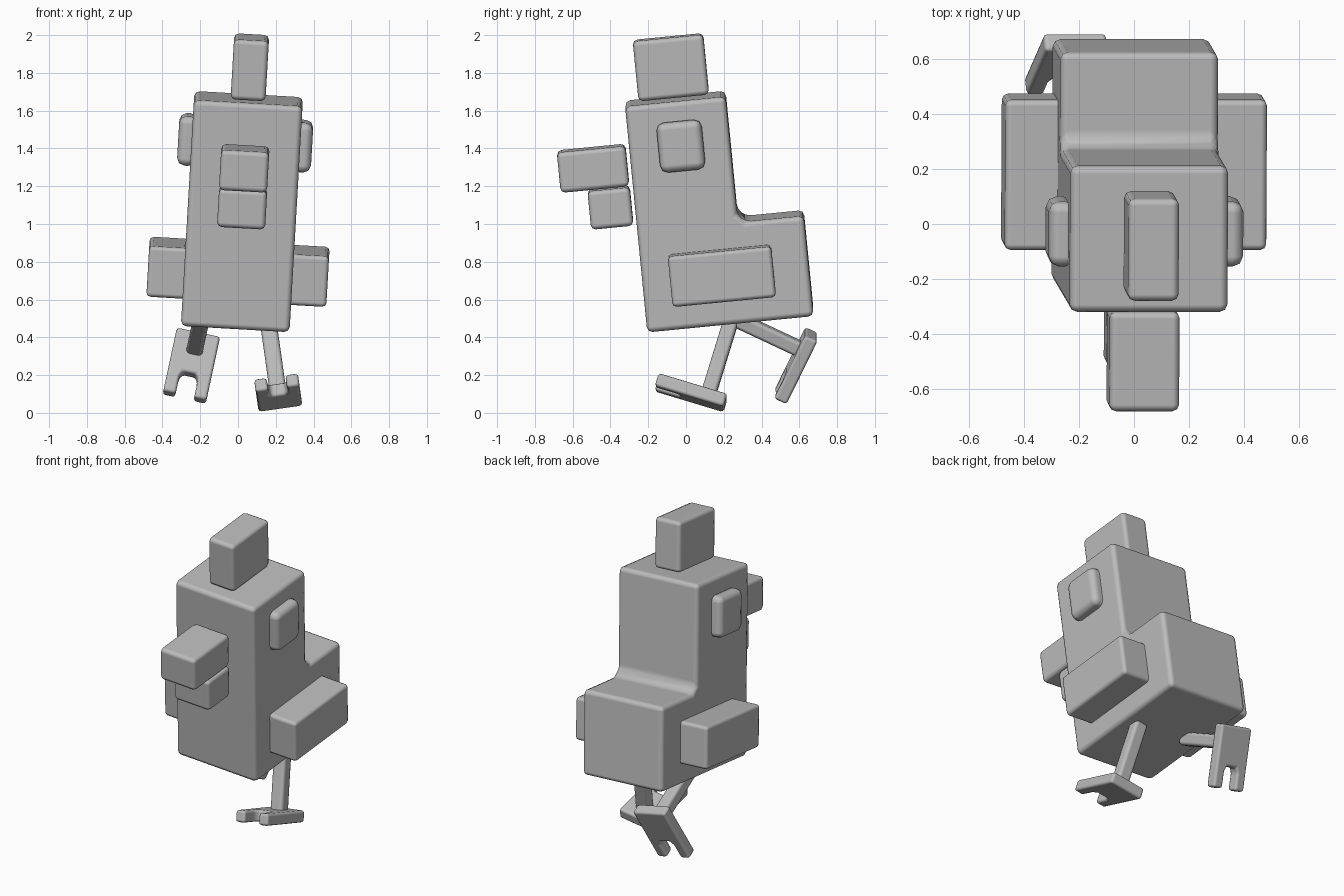
import bpy, bmesh
from math import radians
from mathutils import Matrix, Vector

cube = bpy.data.objects.get("Cube")
if cube:
    bpy.data.objects.remove(cube, do_unlink=True)

grey = bpy.data.materials.new("plain grey")
grey.use_nodes = True
grey.diffuse_color = (0.5, 0.5, 0.5, 1)
grey.node_tree.nodes["Principled BSDF"].inputs["Base Color"].default_value = (0.5, 0.5, 0.5, 1)


def finish(name, bm, matrix, bevel, segments=2):
    """Turn a bmesh into a placed, softly bevelled object."""
    bmesh.ops.recalc_face_normals(bm, faces=bm.faces)
    mesh = bpy.data.meshes.new(name)
    bm.to_mesh(mesh)
    bm.free()
    mesh.materials.append(grey)
    mesh.shade_smooth()
    ob = bpy.data.objects.new(name, mesh)
    bpy.context.collection.objects.link(ob)
    ob.matrix_world = matrix
    mod = ob.modifiers.new("soft edges", "BEVEL")
    mod.width = bevel
    mod.segments = segments
    mod.limit_method = 'ANGLE'
    mod.angle_limit = radians(25)
    mod.harden_normals = True
    return ob


def box(name, size, matrix, bevel):
    bm = bmesh.new()
    bmesh.ops.create_cube(bm, size=1)
    bmesh.ops.scale(bm, vec=size, verts=bm.verts)
    return finish(name, bm, matrix, bevel)


def prism(name, points, depth, matrix, bevel):
    """Extrude a flat outline (list of 3D points) along the depth vector."""
    bm = bmesh.new()
    face = bm.faces.new([bm.verts.new(p) for p in points])
    ext = bmesh.ops.extrude_face_region(bm, geom=[face])
    bmesh.ops.translate(bm, vec=depth, verts=[v for v in ext["geom"] if isinstance(v, bmesh.types.BMVert)])
    return finish(name, bm, matrix, bevel)


# Shared lean of the body, head and wings
lean = Matrix.Rotation(radians(3.3), 4, 'Y') @ Matrix.Rotation(radians(5.6), 4, 'X')


def leaning(x, y, z):
    return Matrix.Translation((x, y, z)) @ lean


# Body: L-shaped side profile with a filled inner corner
profile = [(0, 0), (0.885, 0), (0.885, 0.535), (0.575, 0.535),
           (0.535, 0.575), (0.535, 1.205), (0, 1.205)]
half = 0.288
prism("body", [(-half, y, z) for y, z in profile], (2 * half, 0, 0),
      leaning(-0.015, -0.205, 0.441), 0.045)

# Head parts
box("comb", (0.185, 0.375, 0.32), leaning(0.063, -0.08, 1.83), 0.025)
box("beak", (0.255, 0.365, 0.215), leaning(0.033, -0.492, 1.295), 0.025)
box("wattle", (0.255, 0.225, 0.205), leaning(0.022, -0.4, 1.088), 0.025)

# Paired eyes and wings
for side, label in ((1, "left"), (-1, "right")):
    offset = lean @ Vector((side, 0, 0))
    eye = Vector((0.038, -0.027, 1.43)) + offset * 0.305
    box(label + "_eye", (0.1, 0.24, 0.265), leaning(*eye), 0.04)
    wing = Vector((0, 0.19, 0.747)) + offset * 0.372
    box(label + "_wing", (0.21, 0.55, 0.27), leaning(*wing), 0.022)


def leg_and_foot(label, centre, across, toe):
    """Forked foot with a leg standing square on it behind the middle."""
    x = Vector(across).normalized()
    y = -Vector(toe)
    y = (y - x * y.dot(x)).normalized()
    z = x.cross(y)
    frame = Matrix((x, y, z)).transposed().to_4x4()
    frame.translation = centre
    right_half = [(0.035, -0.055), (0.05, -0.085), (0.05, -0.19), (0.117, -0.19), (0.117, 0.19)]
    outline = right_half + [(-px, py) for px, py in reversed(right_half)]
    prism(label + "_foot", [(px, py, -0.036) for px, py in outline], (0, 0, 0.072), frame, 0.016)
    box(label + "_leg", (0.088, 0.08, 0.43), frame @ Matrix.Translation((0, 0.09, 0.215)), 0.02)


# Planted left leg, lifted right leg
leg_and_foot("left", (0.213, 0.027, 0.107), (0.99, 0, 0.14), (-0.02, -0.35, 0.105))
leg_and_foot("right", (-0.247, 0.582, 0.25), (0.977, 0, -0.21), (-0.075, -0.16, -0.325))
